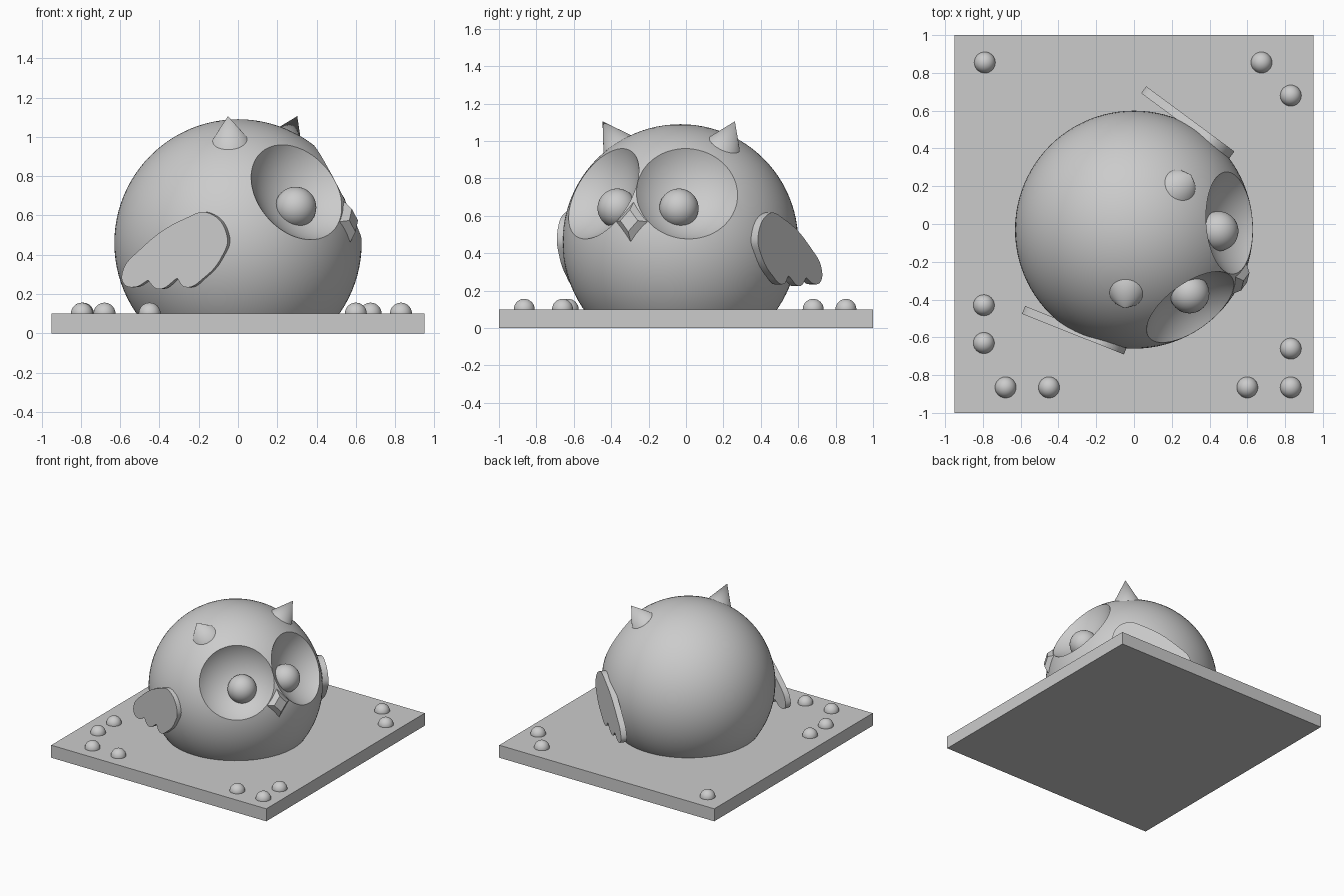
import bpy
from math import radians, sin, cos
from mathutils import Vector, Matrix

if "Cube" in bpy.data.objects:
    bpy.data.objects.remove(bpy.data.objects["Cube"])

grey = bpy.data.materials.new("plain_grey")
grey.use_nodes = True
grey.diffuse_color = (0.6, 0.6, 0.6, 1)
grey.node_tree.nodes["Principled BSDF"].inputs["Base Color"].default_value = (0.6, 0.6, 0.6, 1)

CENTRE = Vector((0.0, -0.03, 0.46))
RADIUS = 0.63
FACING = -25


def finish(name, smooth=True):
    obj = bpy.context.object
    obj.name = name
    obj.data.materials.clear()
    obj.data.materials.append(grey)
    if smooth:
        bpy.ops.object.shade_smooth_by_angle(angle=radians(35))
    return obj


def aim(turn, lift):
    """Direction from the body centre, turned from the facing side and raised."""
    a, e = radians(FACING + turn), radians(lift)
    return Vector((cos(a) * cos(e), sin(a) * cos(e), sin(e)))


def ball(name, at, radius, segments=48):
    bpy.ops.mesh.primitive_uv_sphere_add(segments=segments, ring_count=segments // 2,
                                         radius=radius, location=at)
    return finish(name)


def box(name, at, size):
    bpy.ops.mesh.primitive_cube_add(size=1, location=at)
    bpy.context.object.scale = size
    bpy.ops.object.transform_apply(location=False, rotation=False)
    return finish(name, smooth=False)


def cone(name, direction, start, end, r1, r2, sides):
    bpy.ops.mesh.primitive_cone_add(vertices=sides, radius1=r1, radius2=r2, depth=end - start,
                                    location=CENTRE + direction * (start + end) / 2)
    bpy.context.object.rotation_euler = direction.to_track_quat('Z', 'Y').to_euler()
    return finish(name, smooth=sides > 8)


# Base slab
box("base", (0, 0, 0.05), (1.9, 2, 0.1))

# Round body, cut flat below and hollowed by two shallow eye dishes
body = ball("body", CENTRE, RADIUS, 96)
cutters = [box("floor_cutter", (0, 0, -0.45), (3, 3, 1))]
for turn in (-29, 29):
    cutters.append(ball("eye_cutter", CENTRE + aim(turn, 27) * 0.826, 0.374, 96))
for cutter in cutters:
    cutter.hide_render = True
    mod = body.modifiers.new("cut", 'BOOLEAN')
    mod.operation = 'DIFFERENCE'
    mod.solver = 'EXACT'
    mod.object = cutter
    bpy.context.view_layer.objects.active = body
    bpy.ops.object.modifier_apply(modifier=mod.name)
for cutter in cutters:
    bpy.data.objects.remove(cutter)
bpy.ops.object.select_all(action='DESELECT')
body.select_set(True)
bpy.context.view_layer.objects.active = body
finish("body")

# Pupils and pointed ears
for side, sign in (("right", -1), ("left", 1)):
    ball(side + "_pupil", CENTRE + aim(sign * 24, 22) * 0.483, 0.105)
    cone(side + "_ear", aim(sign * 70.5 - 1.5, 57), 0.57, 0.77, 0.12, 0, 48)

# Diamond beak with a flat front facet
beak = cone("beak", aim(0, 10), 0.62, 0.66, 0.1, 0.055, 4)
beak.scale = (0.94, 1.08, 1)

# Wing outline: distance back, height, and whether the point is a notch
WING = [(0, 0.49, 0), (0.1, 0.612, 0), (0.23, 0.585, 0), (0.48, 0.425, 0), (0.575, 0.31, 0),
        (0.565, 0.25, 0), (0.51, 0.235, 0), (0.435, 0.27, 1), (0.38, 0.225, 0),
        (0.275, 0.28, 1), (0.23, 0.235, 0), (0.125, 0.285, 0), (0.03, 0.39, 0)]
THICK = 0.045


def wing(name, front, back, inward):
    curve = bpy.data.curves.new(name, 'CURVE')
    curve.dimensions = '2D'
    curve.fill_mode = 'BOTH'
    curve.extrude = THICK / 2
    curve.resolution_u = 8
    spline = curve.splines.new('BEZIER')
    spline.bezier_points.add(len(WING) - 1)
    spline.use_cyclic_u = True
    for point, (u, z, notch) in zip(spline.bezier_points, WING):
        point.co = (u, z, 0)
        point.handle_left_type = point.handle_right_type = 'VECTOR' if notch else 'AUTO'
    obj = bpy.data.objects.new(name, curve)
    bpy.context.collection.objects.link(obj)
    x = Vector((*back, 0)).normalized()
    up = Vector((0, 0, 1))
    normal = x.cross(up)
    place = Matrix((x, up, normal)).transposed().to_4x4()
    place.translation = Vector((*front, 0)) + normal * inward * THICK / 2
    obj.matrix_world = place
    bpy.ops.object.select_all(action='DESELECT')
    obj.select_set(True)
    bpy.context.view_layer.objects.active = obj
    bpy.ops.object.convert(target='MESH')
    finish(name)


wing("right_wing", (-0.055, -0.69), (-0.929, 0.37), 1)
wing("left_wing", (0.53, 0.385), (-0.804, 0.594), -1)

# Half-sunk pebbles on the base
PEBBLES = [(-0.79, 0.855), (0.675, 0.855), (0.83, 0.68), (-0.795, -0.43), (-0.795, -0.63),
           (-0.68, -0.865), (-0.45, -0.865), (0.6, -0.865), (0.83, -0.865), (0.83, -0.66)]
for i, (x, y) in enumerate(PEBBLES):
    ball(f"pebble_{i + 1}", (x, y, 0.1), 0.056, 32)
